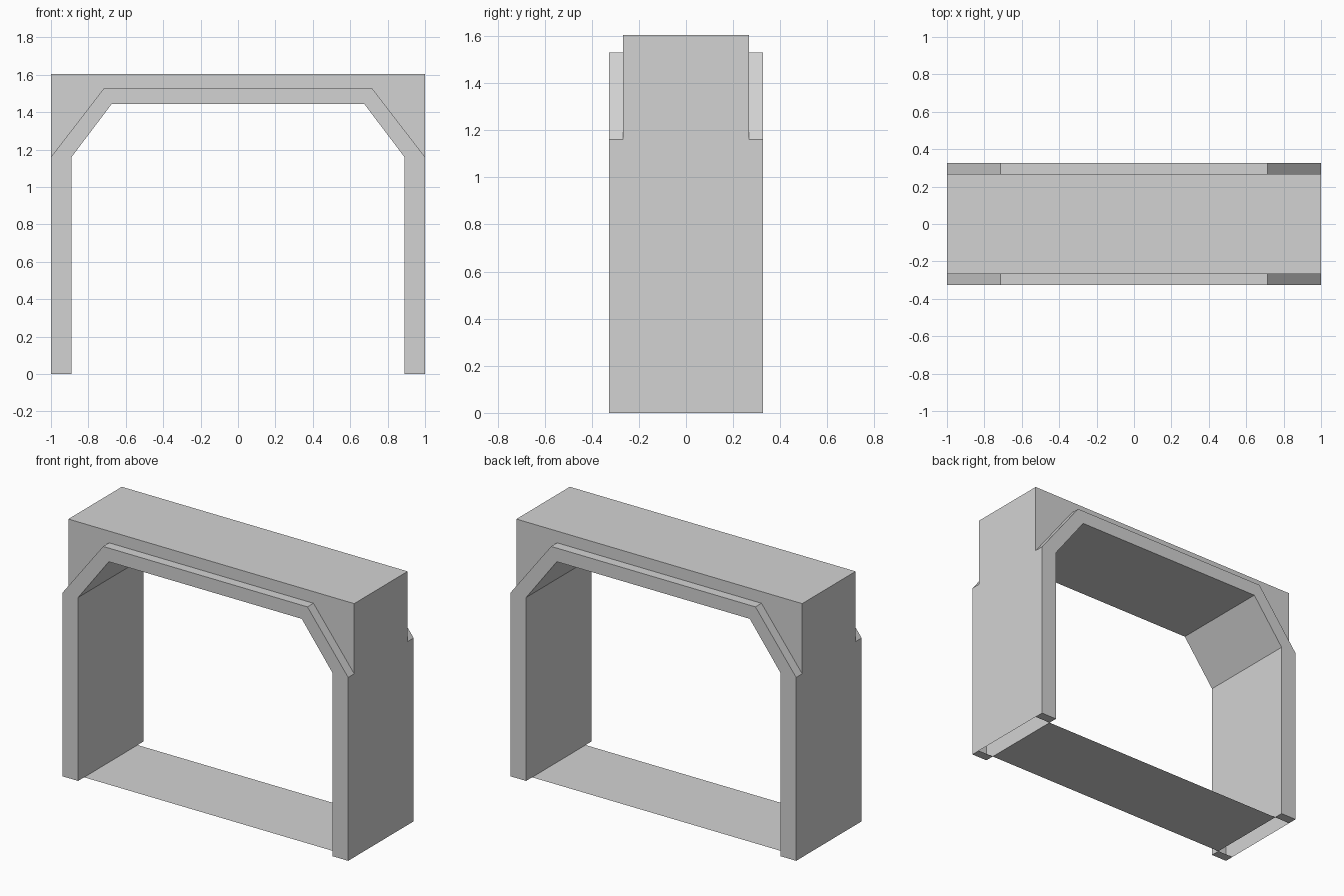
import bpy, bmesh

old = bpy.data.objects.get("Cube")
if old:
    bpy.data.objects.remove(old, do_unlink=True)

grey = bpy.data.materials.new("light_grey")
grey.use_nodes = True
grey.diffuse_color = (0.65, 0.65, 0.65, 1)
grey.node_tree.nodes["Principled BSDF"].inputs["Base Color"].default_value = grey.diffuse_color

TRIM_Y, BODY_Y = 0.327, 0.267
TOP, BEND = 1.604, 1.16


def mirrored(half):
    """Complete an arch path from its +x half."""
    return half + [(-x, z) for x, z in reversed(half)]


outer = mirrored([(1, 0), (1, BEND), (0.715, 1.53)])
inner = mirrored([(0.89, 0), (0.89, BEND), (0.675, 1.444)])


def make_object(name, faces):
    """Weld a list of polygons into one flat-shaded object."""
    bm = bmesh.new()
    for points in faces:
        bm.faces.new([bm.verts.new(p) for p in points])
    bmesh.ops.remove_doubles(bm, verts=bm.verts[:], dist=0.0001)
    bmesh.ops.recalc_face_normals(bm, faces=bm.faces[:])
    mesh = bpy.data.meshes.new(name)
    bm.to_mesh(mesh)
    bm.free()
    mesh.materials.append(grey)
    obj = bpy.data.objects.new(name, mesh)
    bpy.context.collection.objects.link(obj)
    return obj


def strip(path, y0, y1):
    """Sweep a path in xz between two depths."""
    return [[(a[0], y0, a[1]), (b[0], y0, b[1]), (b[0], y1, b[1]), (a[0], y1, a[1])]
            for a, b in zip(path, path[1:])]


# Inner lining of the opening and the flat top
shell = strip(inner, -TRIM_Y, TRIM_Y)
shell += strip([(-1, TOP), (1, TOP)], -BODY_Y, BODY_Y)

for s in (-1, 1):
    # Raised trim face and the ledge above it
    for i in range(len(outer) - 1):
        ring = [outer[i], outer[i + 1], inner[i + 1], inner[i]]
        shell.append([(x, s * TRIM_Y, z) for x, z in ring])
    shell += strip(outer[1:-1], s * BODY_Y, s * TRIM_Y)

    # Recessed wall above the trim
    wall = outer[1:-1] + [(-1, TOP), (1, TOP)]
    shell.append([(x, s * BODY_Y, z) for x, z in wall])

    # Stepped outer side wall
    half = [(TRIM_Y, 0), (TRIM_Y, BEND), (BODY_Y, BEND), (BODY_Y, TOP)]
    shell.append([(s, y, z) for y, z in mirrored([(y, z) for y, z in half])])

    # Small caps under the trim; the legs are open between them
    for t in (-1, 1):
        shell += strip([(t * 0.89, 0), (t, 0)], s * BODY_Y, s * TRIM_Y)

make_object("arch_frame", shell)

# Thin floor sheet between the legs
floor = make_object("floor_sheet", strip([(-0.89, 0), (0.89, 0)], -BODY_Y, BODY_Y))
if floor.data.polygons[0].normal.z > 0:
    floor.data.flip_normals()
